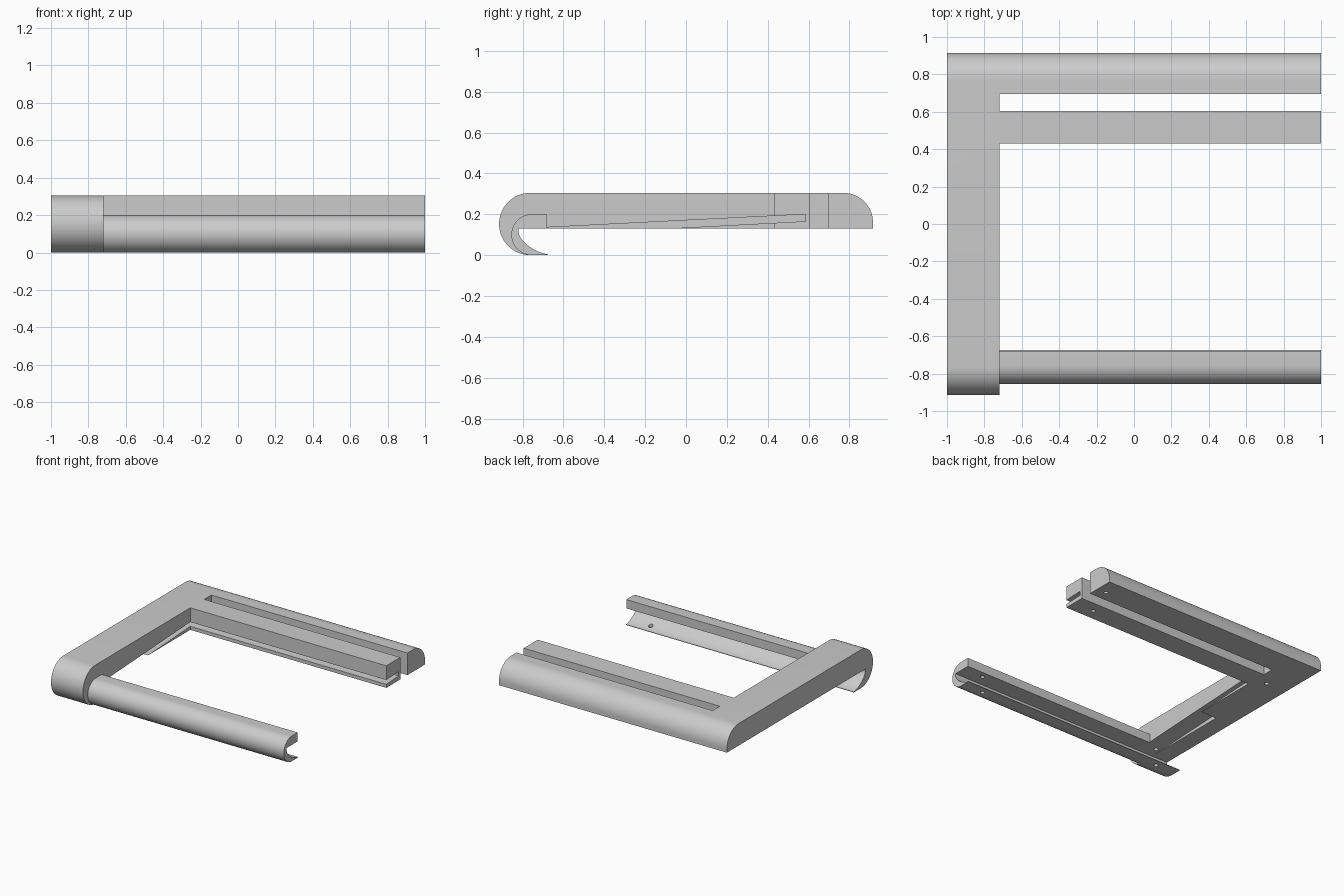
import bpy, bmesh
from math import sin, cos, radians

if "Cube" in bpy.data.objects:
    bpy.data.objects.remove(bpy.data.objects["Cube"])

grey = bpy.data.materials.new("light_grey")
grey.use_nodes = True
grey.diffuse_color = (0.6, 0.6, 0.6, 1)
grey.node_tree.nodes["Principled BSDF"].inputs["Base Color"].default_value = (0.6, 0.6, 0.6, 1)

BASE, TOP = 0.13, 0.305      # underside and top of the frame
INNER, END = -0.72, 1.0      # inner edge of the side bar, free ends of the rails


def arc(cy, cz, r, start, stop, n=24):
    """Points on an arc in the y-z plane, angles in degrees."""
    angles = [radians(start + (stop - start) * i / n) for i in range(n + 1)]
    return [(cy + r * cos(a), cz + r * sin(a)) for a in angles]


def prism(name, outline, x0, x1):
    """Extrude a y-z outline along x."""
    bm = bmesh.new()
    face = bm.faces.new([bm.verts.new((x0, y, z)) for y, z in outline])
    ext = bmesh.ops.extrude_face_region(bm, geom=[face])["geom"]
    bmesh.ops.translate(bm, vec=(x1 - x0, 0, 0),
                        verts=[g for g in ext if isinstance(g, bmesh.types.BMVert)])
    bmesh.ops.recalc_face_normals(bm, faces=bm.faces)
    mesh = bpy.data.meshes.new(name)
    bm.to_mesh(mesh)
    bm.free()
    obj = bpy.data.objects.new(name, mesh)
    obj.data.materials.append(grey)
    bpy.context.collection.objects.link(obj)
    return obj


def box(name, x0, x1, y0, y1, z0, z1):
    return prism(name, [(y0, z0), (y1, z0), (y1, z1), (y0, z1)], x0, x1)


def hole(x, y, z0, z1):
    """Cutter for a blind screw hole."""
    bpy.ops.mesh.primitive_cylinder_add(vertices=20, radius=0.016, depth=z1 - z0,
                                        location=(x, y, (z0 + z1) / 2))
    return bpy.context.object


def cut(obj, cutters):
    bpy.context.view_layer.objects.active = obj
    for c in cutters:
        c.hide_render = True
        mod = obj.modifiers.new("cut", "BOOLEAN")
        mod.operation, mod.solver, mod.object = "DIFFERENCE", "EXACT", c
        bpy.ops.object.modifier_apply(modifier=mod.name)


def bezier(p, n=16):
    """Cubic curve through four control points."""
    pts = []
    for i in range(n + 1):
        t = i / n
        w = ((1 - t) ** 3, 3 * t * (1 - t) ** 2, 3 * t * t * (1 - t), t ** 3)
        pts.append(tuple(sum(k * q[a] for k, q in zip(w, p)) for a in (0, 1)))
    return pts


# Concave inside of the hook, shared by the side bar and the front rail
throat = [(-0.675, 0)] + bezier([(-0.675, 0.004), (-0.745, 0.012), (-0.82, 0.075), (-0.82, 0.115)]) \
    + [(-0.82, BASE)]

# Frame: hooked side bar with rounded back rail and middle rail
frame = prism("frame", arc(0.77, 0.16, 0.145, 0, 90)
              + arc(-0.7625, TOP / 2, TOP / 2, 90, 270)
              + throat + [(0.915, BASE)], -1, END)

# Front rail with hooked underside
front_rail = prism("front_rail", arc(-0.755, 0.1, 0.1, 90, 270)
                   + throat + [(-0.68, BASE), (-0.68, 0.2)], INNER, END)

# Openings in the frame and the sloping panel groove
opening = box("opening_cutter", INNER, END + 0.2, -1.2, 0.43, -0.2, 0.5)
slot = box("slot_cutter", INNER, END + 0.2, 0.605, 0.695, -0.2, 0.5)
groove = prism("groove_cutter", [(-0.8, BASE), (0.585, 0.2), (0.585, 0.166),
                                 (-0.1, BASE), (-0.1, 0.12), (-0.8, 0.12)], -0.86, END + 0.2)

# Screw holes from below
frame_holes = [hole(x, 0.517, 0.05, 0.25) for x in (-0.82, 0.82)]
frame_holes += [hole(0.92, 0.78, 0.05, 0.22), hole(-0.82, -0.73, -0.1, 0.18)]
rail_hole = hole(0.82, -0.73, -0.1, 0.18)

cut(frame, [opening, slot, groove] + frame_holes)
cut(front_rail, [rail_hole])

for c in [opening, slot, groove, rail_hole] + frame_holes:
    bpy.data.objects.remove(c)

for obj in (frame, front_rail):
    bpy.ops.object.select_all(action="DESELECT")
    obj.select_set(True)
    bpy.context.view_layer.objects.active = obj
    bpy.ops.object.shade_smooth_by_angle(angle=radians(30))
